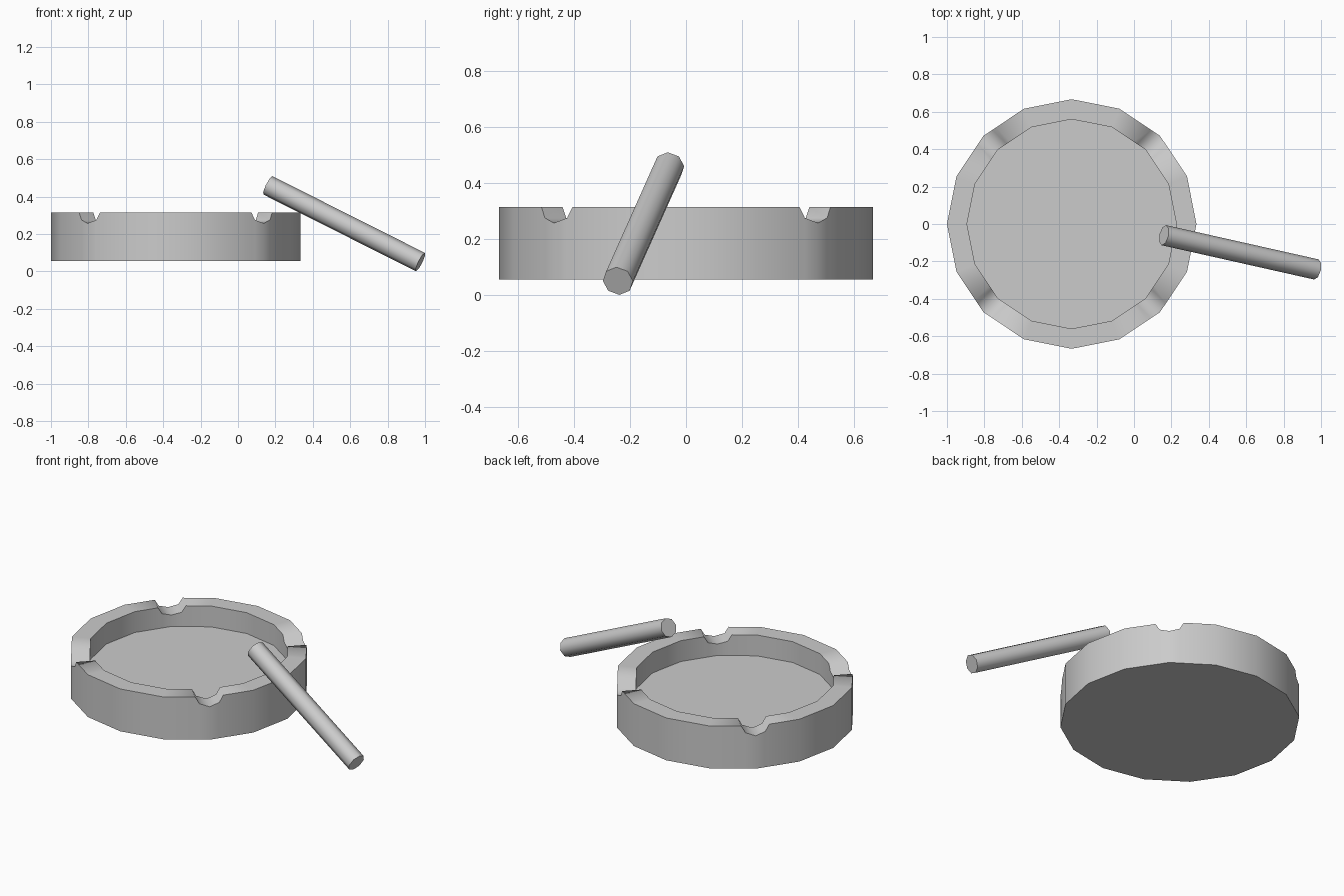
import bpy, bmesh
from math import cos, sin, pi, radians, tan
from mathutils import Vector

if "Cube" in bpy.data.objects:
    bpy.data.objects.remove(bpy.data.objects["Cube"])

CENTRE = Vector((-0.333, 0, 0))
R_OUT, R_IN = 0.667, 0.56
Z_BASE, Z_FLOOR, Z_RIM = 0.055, 0.187, 0.315
SIDES = 16
# Notch cross-section: sideways offset, height
NOTCH = [(-0.079, Z_RIM), (-0.056, 0.275), (0, 0.257), (0.056, 0.275), (0.079, Z_RIM)]


def finish(name, bm, angle):
    bmesh.ops.recalc_face_normals(bm, faces=bm.faces)
    mesh = bpy.data.meshes.new(name)
    bm.to_mesh(mesh)
    bm.free()
    ob = bpy.data.objects.new(name, mesh)
    bpy.context.collection.objects.link(ob)
    bpy.ops.object.select_all(action='DESELECT')
    ob.select_set(True)
    bpy.context.view_layer.objects.active = ob
    bpy.ops.object.shade_smooth_by_angle(angle=radians(angle))
    return ob


def wall_point(angle, radius, offset, z):
    # Point on the polygon wall, moved sideways from a corner along its edge
    radial = Vector((cos(angle), sin(angle), 0))
    side = Vector((-sin(angle), cos(angle), 0))
    p = CENTRE + radial * (radius - abs(offset) * tan(pi / SIDES)) + side * offset
    p.z = z
    return p


# Ashtray bowl: one wall section per corner, five sections at each notch
bm = bmesh.new()
sections = []
for i in range(SIDES):
    a = 2 * pi * i / SIDES
    for off, z in (NOTCH if i % 4 == 2 else [(0, Z_RIM)]):
        sections.append([bm.verts.new(wall_point(a, r, off, h)) for r, h in
                         ((R_OUT, Z_BASE), (R_OUT, z), (R_IN, z), (R_IN, Z_FLOOR))])
for s, t in zip(sections, sections[1:] + sections[:1]):
    for k in range(3):
        bm.faces.new((s[k], t[k], t[k + 1], s[k + 1]))
bm.faces.new([s[0] for s in sections])
bm.faces.new([s[3] for s in sections])
finish("ashtray_bowl", bm, 65)

# Cigarette leaning on the rim
top, tip = Vector((0.16, -0.06, 0.46)), Vector((0.975, -0.243, 0.05))
bm = bmesh.new()
bmesh.ops.create_cone(bm, cap_ends=True, segments=8, radius1=0.055, radius2=0.055,
                      depth=(tip - top).length)
cig = finish("cigarette", bm, 50)
cig.location = (top + tip) / 2
cig.rotation_mode = 'QUATERNION'
cig.rotation_quaternion = (tip - top).to_track_quat('Z', 'Y')
